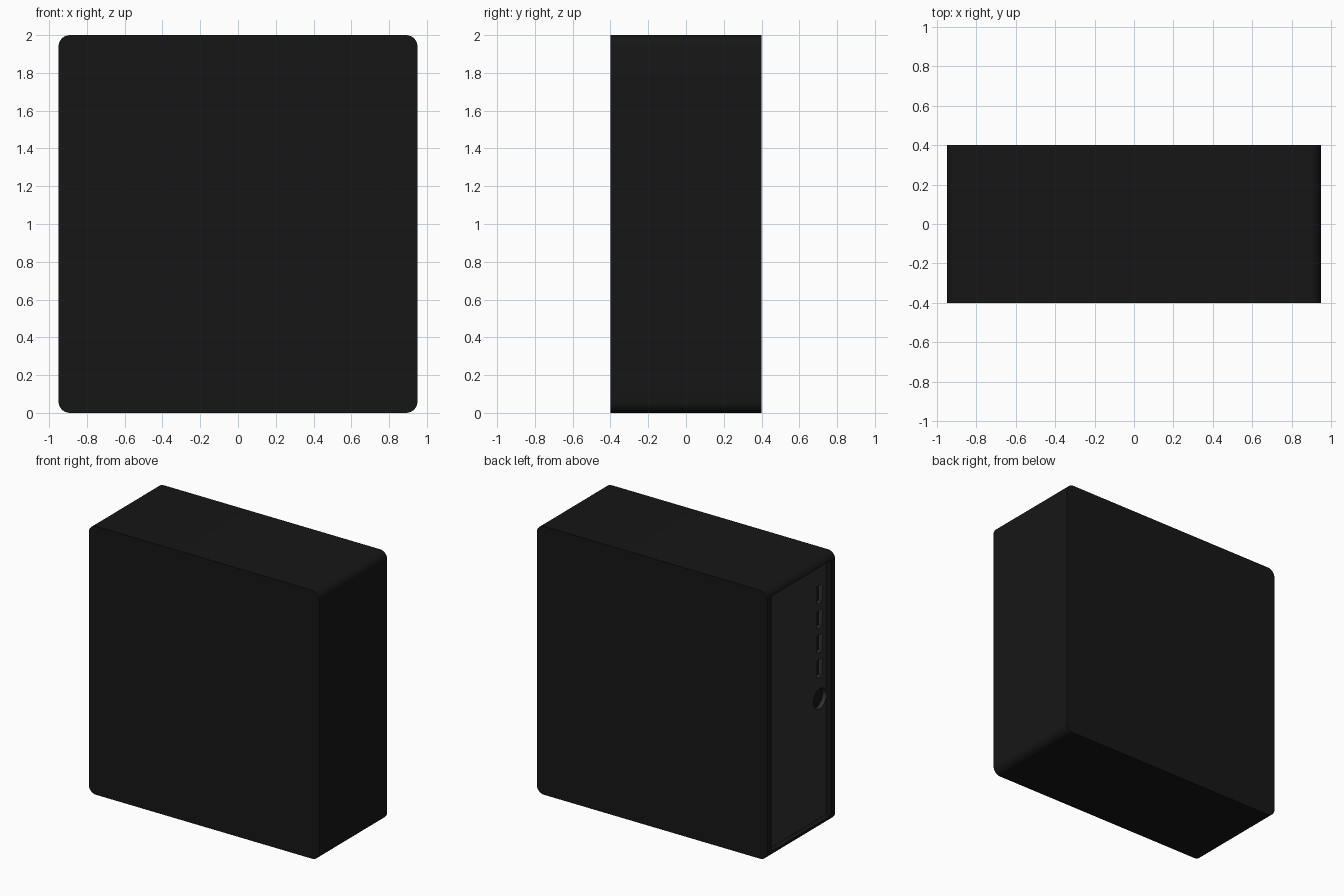
import bpy, bmesh
from math import pi
from mathutils import Matrix, Vector

if "Cube" in bpy.data.objects:
    bpy.data.objects.remove(bpy.data.objects["Cube"])


def paint(obj, name, value):
    mat = bpy.data.materials.new(name)
    mat.diffuse_color = (value, value, value, 1)
    mat.use_nodes = True
    mat.node_tree.nodes["Principled BSDF"].inputs["Base Color"].default_value = mat.diffuse_color
    obj.data.materials.append(mat)


def finish(bm, name):
    mesh = bpy.data.meshes.new(name)
    bm.to_mesh(mesh)
    bm.free()
    obj = bpy.data.objects.new(name, mesh)
    bpy.context.collection.objects.link(obj)
    return obj


def add_box(bm, lo, hi):
    lo, hi = Vector(lo), Vector(hi)
    m = Matrix.Translation((lo + hi) / 2) @ Matrix.Diagonal((*(hi - lo), 1))
    return bmesh.ops.create_cube(bm, size=1, matrix=m)["verts"]


def cut(obj, cutter):
    mod = obj.modifiers.new("cut", "BOOLEAN")
    mod.operation, mod.solver, mod.object = "DIFFERENCE", "EXACT", cutter
    bpy.context.view_layer.objects.active = obj
    bpy.ops.object.modifier_apply(modifier=mod.name)
    bpy.data.objects.remove(cutter)


def smooth(obj):
    bpy.ops.object.select_all(action="DESELECT")
    obj.select_set(True)
    bpy.context.view_layer.objects.active = obj
    bpy.ops.object.shade_smooth_by_angle(angle=pi / 6)


# Casing: block with the four front-to-back edges rounded
bm = bmesh.new()
add_box(bm, (-0.95, -0.4, 0), (0.95, 0.4, 2))
edges = [e for e in bm.edges if abs(e.verts[0].co.y - e.verts[1].co.y) > 0.5]
bmesh.ops.bevel(bm, geom=edges, offset=0.06, segments=8, profile=0.5, affect="EDGES")
casing = finish(bm, "casing")
paint(casing, "casing_black", 0.008)

# Recess in the left end that holds the port panel
bm = bmesh.new()
add_box(bm, (-1.1, -0.35, 0.05), (-0.88, 0.35, 1.95))
cut(casing, finish(bm, "recess_cutter"))
smooth(casing)

# Port panel
bm = bmesh.new()
add_box(bm, (-0.91, -0.35, 0.05), (-0.88, 0.35, 1.95))
panel = finish(bm, "port_panel")
paint(panel, "panel_grey", 0.03)

# Four slots and one round socket through the panel
bm = bmesh.new()
for i in range(4):
    z = 1.72 - 0.184 * i
    add_box(bm, (-1, -0.305, z - 0.065), (-0.8, -0.245, z + 0.065))
bmesh.ops.create_cone(bm, cap_ends=True, segments=32, radius1=0.075, radius2=0.075, depth=0.2,
                      matrix=Matrix.Translation((-0.9, -0.275, 0.94)) @ Matrix.Rotation(pi / 2, 4, "Y"))
cut(panel, finish(bm, "port_cutter"))
smooth(panel)
